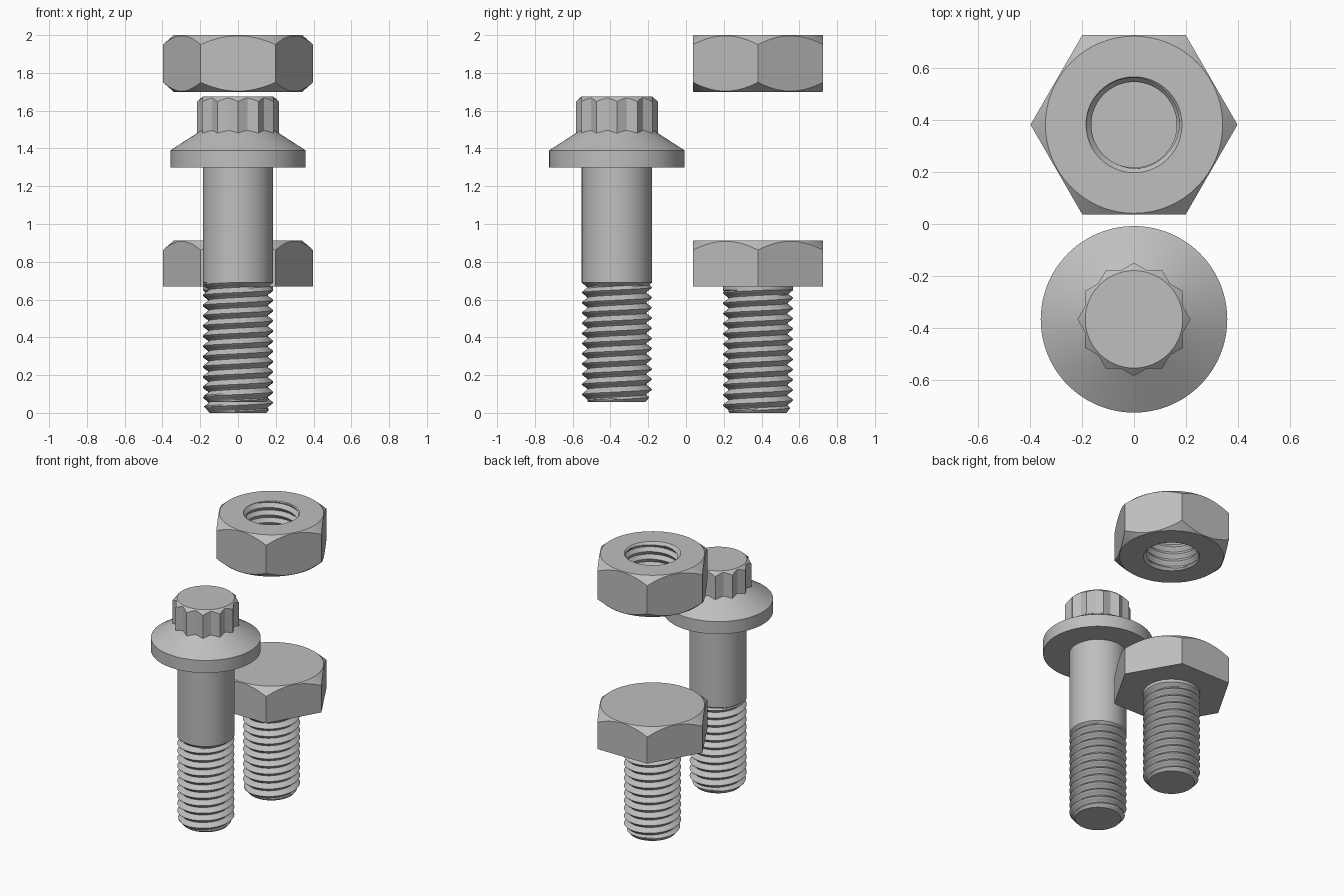
import bpy, bmesh, math

if "Cube" in bpy.data.objects:
    bpy.data.objects.remove(bpy.data.objects["Cube"])

N = 96          # segments around
M = 8           # thread profile points per pitch
PITCH = 0.054
CREST, ROOT, TIP = 0.186, 0.156, 0.15
TAU = 2 * math.pi

steel = bpy.data.materials.new("steel grey")
steel.diffuse_color = (0.52, 0.52, 0.52, 1)
steel.use_nodes = True
steel.node_tree.nodes["Principled BSDF"].inputs["Base Color"].default_value = steel.diffuse_color


def flat_radius(apothem, t, turn=0.0):
    """Polar radius of a hexagon whose corners lie at turn + k*60 degrees."""
    a = (t - turn) % (math.pi / 3) - math.pi / 6
    return apothem / math.cos(a)


def hexagon(t):
    return flat_radius(0.344, t)


def star(t):
    return max(flat_radius(0.188, t), flat_radius(0.188, t, math.pi / 6))


def ring(radius, height):
    """Ring of points; radius is a number or f(angle), height a number or f(radius)."""
    pts = []
    for j in range(N):
        t = TAU * j / N
        r = radius(t) if callable(radius) else radius
        z = height(r) if callable(height) else height
        pts.append((r * math.cos(t), r * math.sin(t), z))
    return pts


def loft(bm, rings, cap_end=False):
    loops = [[bm.verts.new(p) for p in rg] for rg in rings]
    for a, b in zip(loops, loops[1:]):
        for j in range(N):
            k = (j + 1) % N
            bm.faces.new((a[j], a[k], b[k], b[j]))
    if cap_end:
        bm.faces.new(loops[-1])


def thread(bm, lo, hi, clip, root=ROOT, crest=CREST):
    """Helical V thread between two heights, trimmed by clip(r, z)."""
    rows = M * (math.ceil((hi - lo) / PITCH) + 3)
    grid = []
    for j in range(N):
        t = TAU * j / N
        col = []
        for i in range(rows + 1):
            z = lo - PITCH + PITCH * (i / M + j / N)
            z = min(max(z, lo), hi)
            tri = abs(2 * (i % M) / M - 1)
            h = min(max((tri - 0.1) / 0.8, 0), 1)
            r = clip(root + (crest - root) * h, z)
            col.append(bm.verts.new((r * math.cos(t), r * math.sin(t), z)))
        grid.append(col)
    for j in range(N):
        shift = M if j == N - 1 else 0
        a, b = grid[j], grid[(j + 1) % N]
        for i in range(rows - shift):
            bm.faces.new((a[i], b[i + shift], b[i + 1 + shift], a[i + 1]))


def finish(bm, name, y):
    bmesh.ops.remove_doubles(bm, verts=bm.verts, dist=1e-5)
    bmesh.ops.dissolve_degenerate(bm, edges=bm.edges, dist=1e-6)
    bmesh.ops.recalc_face_normals(bm, faces=bm.faces)
    me = bpy.data.meshes.new(name)
    bm.to_mesh(me)
    bm.free()
    me.materials.append(steel)
    me.shade_smooth()
    me.set_sharp_from_angle(angle=math.radians(25))
    ob = bpy.data.objects.new(name, me)
    ob.location.y = y
    bpy.context.collection.objects.link(ob)


def bolt(name, y, lo, hi, head):
    bm = bmesh.new()

    def clip(r, z):
        r = max(r, CREST - (hi - z) * 1.2)      # thread run-out
        return min(r, TIP + (z - lo) * 0.9)     # chamfered tip
    thread(bm, lo, hi, clip)
    bm.faces.new([bm.verts.new(p) for p in ring(TIP, lo)])
    loft(bm, [ring(CREST, hi)] + head, cap_end=True)
    finish(bm, name, y)


SLOPE, FLAT = 0.87, 0.34    # hexagon corner chamfer

# Short hexagon-head bolt
bolt("hex_bolt", 0.381, 0.0, 0.65, [
    ring(CREST, 0.67),
    ring(hexagon, 0.67),
    ring(hexagon, lambda r: 0.912 - SLOPE * (r - FLAT)),
    ring(FLAT, 0.912)])

# Long bolt with round flange and twelve-point head
bolt("flange_bolt", -0.366, 0.057, 0.69, [
    ring(CREST, 1.30),
    ring(0.358, 1.30),
    ring(0.358, 1.39),
    ring(star, lambda r: 1.39 + 0.645 * (0.358 - r)),
    ring(star, lambda r: 1.675 - 0.9 * (r - 0.187)),
    ring(0.187, 1.675)])

# Hexagon nut with threaded hole
LO, HI, MOUTH = 1.70, 2.0, 0.184
bm = bmesh.new()
thread(bm, LO, HI, lambda r, z: max(r, MOUTH - min(z - LO, HI - z)),
       root=0.164, crest=MOUTH)
loft(bm, [
    ring(MOUTH, LO),
    ring(FLAT, LO),
    ring(hexagon, lambda r: LO + SLOPE * (r - FLAT)),
    ring(hexagon, lambda r: HI - SLOPE * (r - FLAT)),
    ring(FLAT, HI),
    ring(MOUTH, HI)])
finish(bm, "hex_nut", 0.381)
